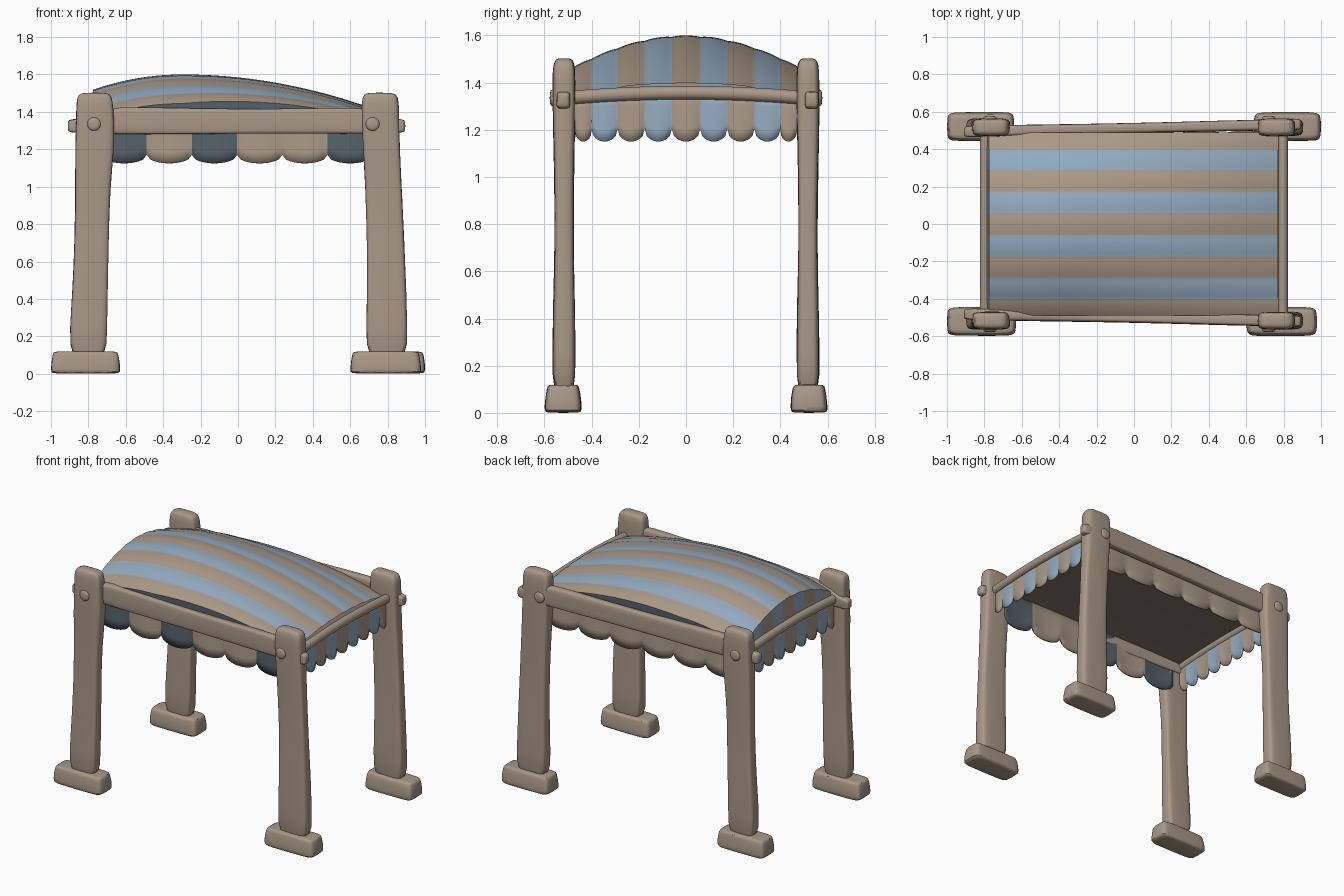
import bpy, bmesh, math, random

if "Cube" in bpy.data.objects:
    bpy.data.objects.remove(bpy.data.objects["Cube"])
random.seed(4)


def material(name, rgb):
    m = bpy.data.materials.new(name)
    m.diffuse_color = (*rgb, 1)
    m.use_nodes = True
    m.node_tree.nodes["Principled BSDF"].inputs["Base Color"].default_value = m.diffuse_color
    return m


TAN = material("tan wood and cloth", (0.40, 0.315, 0.24))
BLUE = material("pale blue cloth", (0.29, 0.40, 0.52))
SLATE = material("dark slate cloth", (0.09, 0.12, 0.145))
LINING = material("dark brown lining", (0.22, 0.175, 0.135))


def finish(name, bm, mats, angle=40):
    me = bpy.data.meshes.new(name)
    bm.to_mesh(me)
    bm.free()
    ob = bpy.data.objects.new(name, me)
    bpy.context.collection.objects.link(ob)
    for m in mats:
        me.materials.append(m)
    bpy.ops.object.select_all(action='DESELECT')
    ob.select_set(True)
    bpy.context.view_layer.objects.active = ob
    bpy.ops.object.shade_smooth_by_angle(angle=math.radians(angle))
    return ob


def loft(name, axis, rings, power=0.45, n=20, wobble=0.0):
    """rings: (position on axis, centre a, centre b, half a, half b)"""
    bm = bmesh.new()
    loops = []
    for pos, ca, cb, ha, hb in rings:
        loop = []
        for i in range(n):
            t = 2 * math.pi * i / n
            c, s = math.cos(t), math.sin(t)
            a = ca + ha * math.copysign(abs(c) ** power, c) + random.uniform(-wobble, wobble)
            b = cb + hb * math.copysign(abs(s) ** power, s) + random.uniform(-wobble, wobble)
            co = {'x': (pos, a, b), 'y': (a, pos, b), 'z': (a, b, pos)}[axis]
            loop.append(bm.verts.new(co))
        loops.append(loop)
    for p, q in zip(loops, loops[1:]):
        for i in range(n):
            bm.faces.new((p[i], p[(i + 1) % n], q[(i + 1) % n], q[i]))
    bm.faces.new(loops[0])
    bm.faces.new(loops[-1])
    bmesh.ops.recalc_face_normals(bm, faces=bm.faces)
    ob = finish(name, bm, [TAN], 60)
    sub = ob.modifiers.new("soften", 'SUBSURF')
    sub.levels = sub.render_levels = 1
    return ob


# posts and feet
POSTS = {
    "left": [(.06, -.90, -.70), (.25, -.90, -.70), (.45, -.885, -.695), (.7, -.875, -.69),
             (1.0, -.87, -.685), (1.2, -.872, -.66), (1.35, -.865, -.66), (1.46, -.865, -.668),
             (1.495, -.855, -.68), (1.503, -.82, -.71)],
    "right": [(.06, .685, .91), (.25, .685, .905), (.45, .69, .90), (.7, .69, .89),
              (1.0, .68, .875), (1.2, .668, .865), (1.35, .66, .862), (1.46, .66, .86),
              (1.495, .672, .848), (1.503, .70, .81)]}
FEET = {("left", -1): (-.815, .188), ("left", 1): (-.82, .183),
        ("right", -1): (.79, .192), ("right", 1): (.82, .183)}
for (side, sy), (fx, fh) in FEET.items():
    where = ("front_" if sy < 0 else "back_") + side
    rings = []
    for z, x0, x1 in POSTS[side]:
        hy = .049 - .01 * math.exp(-((z - .8) / .3) ** 2)
        if z > 1.48:
            hy *= .8 if z < 1.5 else .5
        rings.append((z, (x0 + x1) / 2, sy * .517, (x1 - x0) / 2, hy))
    loft(where + "_post", 'z', rings, wobble=.002)
    loft(where + "_foot", 'z', [
        (0, fx, sy * .521, fh * .93, .070), (.006, fx, sy * .521, fh * .99, .079),
        (.05, fx, sy * .521, fh * .985, .078), (.095, fx, sy * .521, fh * .95, .071),
        (.115, fx, sy * .521, fh * .92, .066), (.12, fx, sy * .521, fh * .84, .055)],
        power=.3, wobble=.002)

# long beams with tenon ends poking out of the posts
for sy, word, yl, yr in ((-1, "front", -.485, -.517), (1, "back", .497, .53)):
    rings = []
    for x, z, hz, hy in ((-.91, 1.325, .025, .02), (-.90, 1.325, .036, .03), (-.82, 1.325, .038, .03),
                         (-.74, 1.355, .072, .03), (-.5, 1.352, .073, .03), (-.2, 1.35, .068, .027),
                         (.2, 1.35, .066, .027), (.5, 1.352, .070, .03), (.74, 1.352, .070, .03),
                         (.82, 1.325, .038, .03), (.885, 1.325, .036, .03), (.895, 1.325, .025, .02)):
        y = yl + (yr - yl) * (x + .75) / 1.5
        rings.append((x, y, z, hy, hz))
    loft(word + "_beam", 'x', rings, wobble=.0015)


def pole_z(y):
    return 1.335 + .022 * max(0, 1 - (y / .5) ** 2)


# gently arched end poles
for sx, word in ((-1, "left"), (1, "right")):
    rings = [(y, sx * .797, pole_z(y), .028, .03)
             for y in [-.54 + 1.08 * i / 18 for i in range(19)]]
    loft(word + "_end_pole", 'y', rings, power=1, n=12)

# round pegs through the posts
for px in (-.77, .72):
    for sy in (-1, 1):
        rings = [(sy * y, px, 1.335, r, r) for y, r in
                 ((.49, .04), (.55, .04), (.57, .038), (.578, .026))]
        loft(("front" if sy < 0 else "back") + ("_left" if px < 0 else "_right") + "_peg",
             'y', rings, power=1, n=14)

# striped canopy, domed both ways
EDGES = [-.49, -.4, -.29, -.175, -.06, .06, .175, .29, .4, .49]


def canopy_z(x, y):
    d = x + .3
    ridge = 1.596 - (.36 if d < 0 else .175) * d * d
    k = .63 if d < 0 else .63 - .4 * (d / 1.07)
    return ridge - k * y * y


bm = bmesh.new()
NX, NS = 32, 6
for s, (y0, y1) in enumerate(zip(EDGES, EDGES[1:])):
    grid = []
    for i in range(-2, NX + 1):
        x = -.775 + 1.545 * max(i, 0) / NX
        row = []
        for j in range(NS + 1):
            t = j / NS
            y = y0 + (y1 - y0) * t
            z = canopy_z(x, y) + .004 * (1 - (2 * t - 1) ** 2)
            if i < 0:  # the cloth drapes down onto the left pole
                z += (pole_z(y) + .015 - z) * -i / 2
            row.append(bm.verts.new((x + .006 * min(i, 0), y, z)))
        grid.append(row)
    for p, q in zip(grid, grid[1:]):
        for j in range(NS):
            f = bm.faces.new((p[j], q[j], q[j + 1], p[j + 1]))
            f.material_index = s % 2
bmesh.ops.remove_doubles(bm, verts=bm.verts, dist=1e-5)
finish("canopy", bm, [TAN, BLUE], 25)

# nearly flat lining under the canopy
bm = bmesh.new()
grid = []
for i in range(17):
    u = -1 + i / 8
    grid.append([bm.verts.new((-.003 + .775 * u, .49 * v, 1.345 + .02 * (1 - v * v) + .02 * (1 - u * u)))
                 for v in [-1 + j / 5 for j in range(11)]])
for p, q in zip(grid, grid[1:]):
    for j in range(10):
        bm.faces.new((p[j], p[j + 1], q[j + 1], q[j]))
finish("canopy_lining", bm, [LINING])

# dark strips closing the gap between canopy edge and beams
for sy, word in ((-1, "front"), (1, "back")):
    bm = bmesh.new()
    cols = []
    for i in range(NX + 1):
        x = -.775 + 1.545 * i / NX
        cols.append([bm.verts.new((x, sy * .49, z)) for z in (canopy_z(x, .49), 1.34)])
    for p, q in zip(cols, cols[1:]):
        bm.faces.new((p[0], p[1], q[1], q[0]) if sy < 0 else (p[0], q[0], q[1], p[1]))
    finish(word + "_canopy_edge", bm, [SLATE])


def valance(name, edges, place, top, notch, low, mats, pick):
    """Hanging strip of round-ended flaps; place(u, bulge, z) gives the position."""
    bm = bmesh.new()
    N, R = 12, 4
    for s, (u0, u1) in enumerate(zip(edges, edges[1:])):
        cols = []
        for i in range(N + 1):
            t = i / N
            u = u0 + (u1 - u0) * t
            zb = notch - (notch - low) * math.sqrt(max(0, 1 - (2 * t - 1) ** 2))
            zt = top(u)
            cols.append([bm.verts.new(place(u, .014 * math.sin(math.pi * t) * r / R,
                                            zt + (zb - zt) * r / R)) for r in range(R + 1)])
        for i in range(N):
            for r in range(R):
                f = bm.faces.new((cols[i][r], cols[i][r + 1], cols[i + 1][r + 1], cols[i + 1][r]))
                f.material_index = pick(s)
    bmesh.ops.remove_doubles(bm, verts=bm.verts, dist=1e-5)
    ob = finish(name, bm, mats, 30)
    m = ob.modifiers.new("thickness", 'SOLIDIFY')
    m.thickness, m.offset = .012, 0


# scalloped valances on all four sides
LONG = [-.73 + 1.45 * i / 6 for i in range(7)]
ENDS = [-.47] + EDGES[1:-1] + [.47]
valance("front_valance", LONG, lambda u, b, z: (u, -.475 - b, z), lambda u: 1.36, 1.17, 1.125,
        [TAN, SLATE], lambda s: int(s in (0, 2, 5)))
valance("back_valance", LONG, lambda u, b, z: (u, .48 + b, z), lambda u: 1.36, 1.17, 1.125,
        [TAN], lambda s: 0)
for sx, word in ((-1, "left"), (1, "right")):
    valance(word + "_valance", ENDS, lambda u, b, z, sx=sx: (sx * (.79 + b), u, z),
            pole_z, 1.205, 1.15, [TAN, BLUE], lambda s: s % 2)
